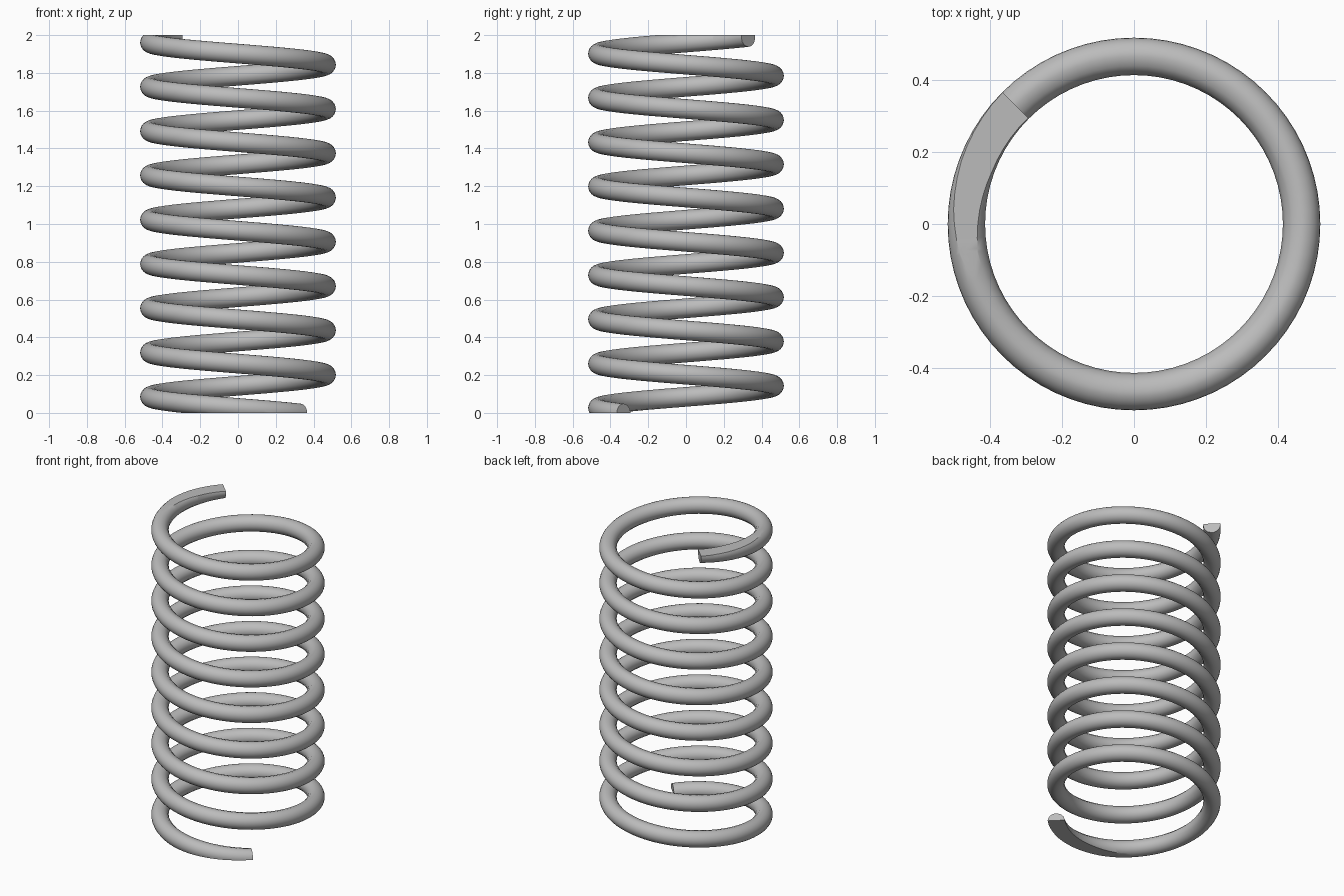
import bpy, bmesh
from math import sin, cos, radians, pi

cube = bpy.data.objects.get("Cube")
if cube:
    bpy.data.objects.remove(cube, do_unlink=True)

# Steel colour
steel = bpy.data.materials.new("steel_grey")
steel.use_nodes = True
colour = (0.5, 0.5, 0.5, 1)
steel.diffuse_color = colour
steel.node_tree.nodes["Principled BSDF"].inputs["Base Color"].default_value = colour

# Coil dimensions
COIL_R, WIRE_R = 0.466, 0.052
TURNS, STEPS_PER_TURN = 8.5, 72
TOP, BOTTOM, HEIGHT = 1.99, -0.003, 2.0
START = radians(135)

# Wire section: finely rounded outside, coarser inside
section = [radians(a) for a in [*range(-90, 91, 15), *range(120, 241, 30)]]

bm = bmesh.new()
steps = int(TURNS * STEPS_PER_TURN)
rings = []
for i in range(steps + 1):
    t = i / steps
    angle = START + t * TURNS * 2 * pi
    z = TOP + (BOTTOM - TOP) * t
    ring = []
    for a in section:
        r = COIL_R + WIRE_R * cos(a)
        ring.append(bm.verts.new((r * cos(angle), r * sin(angle), z + WIRE_R * sin(a))))
    rings.append(ring)

# Skin the wire and close both ends
n = len(section)
for lower, upper in zip(rings, rings[1:]):
    for j in range(n):
        k = (j + 1) % n
        bm.faces.new((lower[j], lower[k], upper[k], upper[j]))
bm.faces.new(rings[0])
bm.faces.new(rings[-1])

# Grind the first and last coils flat
for height, direction in ((0, -1), (HEIGHT, 1)):
    bmesh.ops.bisect_plane(bm, geom=bm.verts[:] + bm.edges[:] + bm.faces[:],
                           plane_co=(0, 0, height), plane_no=(0, 0, direction),
                           clear_outer=True)
    rim = [e for e in bm.edges if e.is_boundary]
    bmesh.ops.triangle_fill(bm, edges=rim, use_beauty=True,
                            normal=(0, 0, direction))
bmesh.ops.recalc_face_normals(bm, faces=bm.faces[:])

mesh = bpy.data.meshes.new("coil_spring")
bm.to_mesh(mesh)
bm.free()
mesh.materials.append(steel)
spring = bpy.data.objects.new("coil_spring", mesh)
bpy.context.collection.objects.link(spring)

# Smooth wire with crisp ground edges
bpy.ops.object.select_all(action="DESELECT")
spring.select_set(True)
bpy.context.view_layer.objects.active = spring
bpy.ops.object.shade_smooth_by_angle(angle=radians(35))
